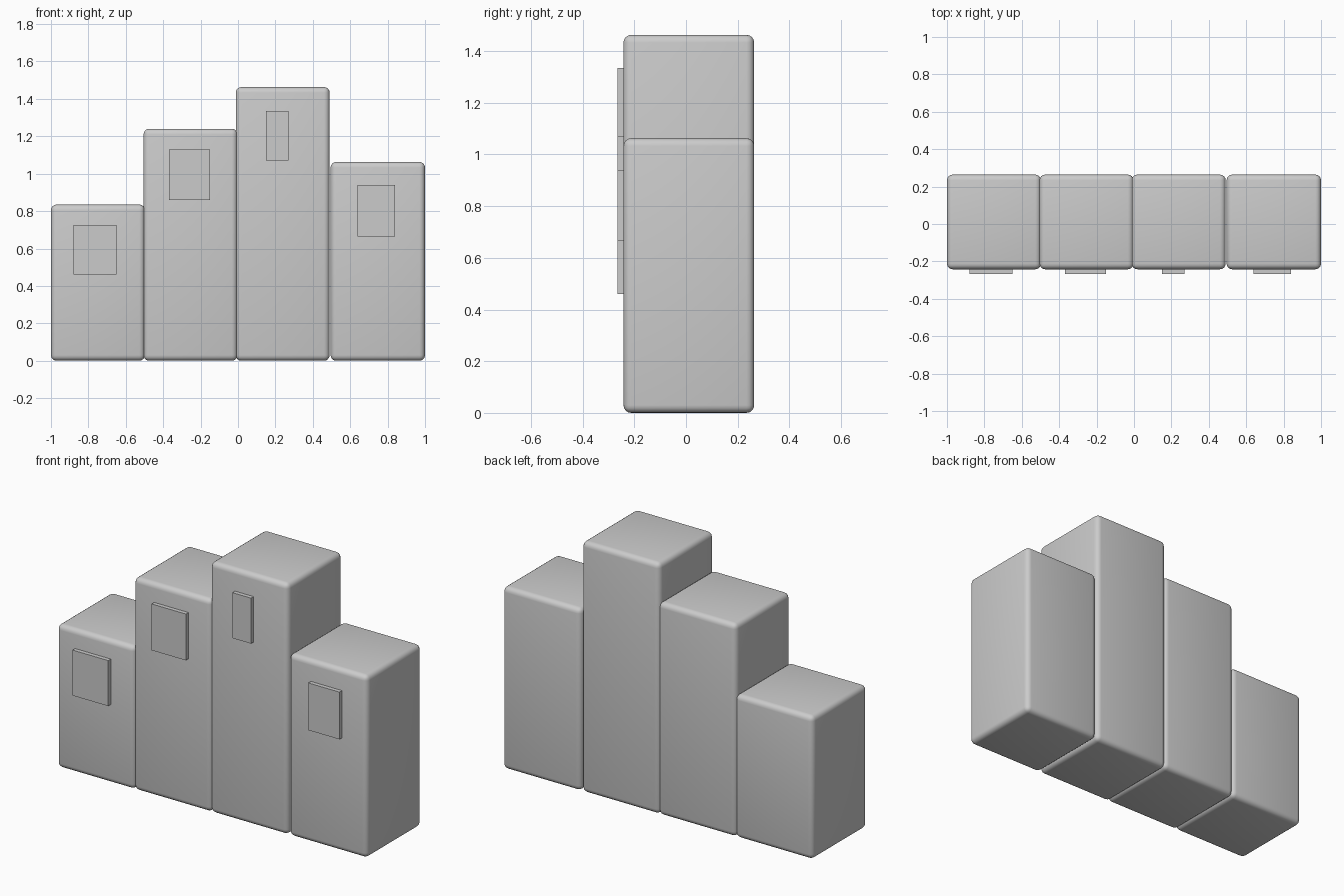
import bpy

if "Cube" in bpy.data.objects:
    bpy.data.objects.remove(bpy.data.objects["Cube"])

FRONT, BACK = -0.242, 0.264


def box(name, x0, x1, y0, y1, z0, z1, radius=0.0, segments=4):
    """Box from its extents, optionally with rounded edges."""
    bpy.ops.mesh.primitive_cube_add(
        size=1, location=((x0 + x1) / 2, (y0 + y1) / 2, (z0 + z1) / 2))
    ob = bpy.context.object
    ob.name = name
    ob.scale = (x1 - x0, y1 - y0, z1 - z0)
    bpy.ops.object.transform_apply(location=False, rotation=False, scale=True)
    if radius:
        bev = ob.modifiers.new("rounded_edges", 'BEVEL')
        bev.width = radius
        bev.segments = segments
        bpy.ops.object.shade_smooth_by_angle()
        for p in ob.data.polygons:
            p.use_smooth = True
        # Bevelled corners shade smoothly all the way round
        for e in ob.data.edges:
            e.use_edge_sharp = False
    return ob


# Each step: name, left x, right x, height, marker extents (x0, x1, z0, z1)
steps = [
    ("fourth_step", -1.0, -0.498, 0.835, (-0.88, -0.65, 0.46, 0.725)),
    ("second_step", -0.505, -0.003, 1.24, (-0.37, -0.15, 0.86, 1.13)),
    ("first_step", -0.012, 0.49, 1.463, (0.15, 0.27, 1.07, 1.335)),
    ("third_step", 0.495, 1.0, 1.063, (0.64, 0.84, 0.665, 0.94)),
]

for name, x0, x1, height, (mx0, mx1, mz0, mz1) in steps:
    # Rounded podium block
    box(name, x0, x1, FRONT, BACK, 0, height, radius=0.03)
    # Blank raised marker plate on the front
    box(name + "_marker", mx0, mx1, -0.266, FRONT + 0.02, mz0, mz1)
